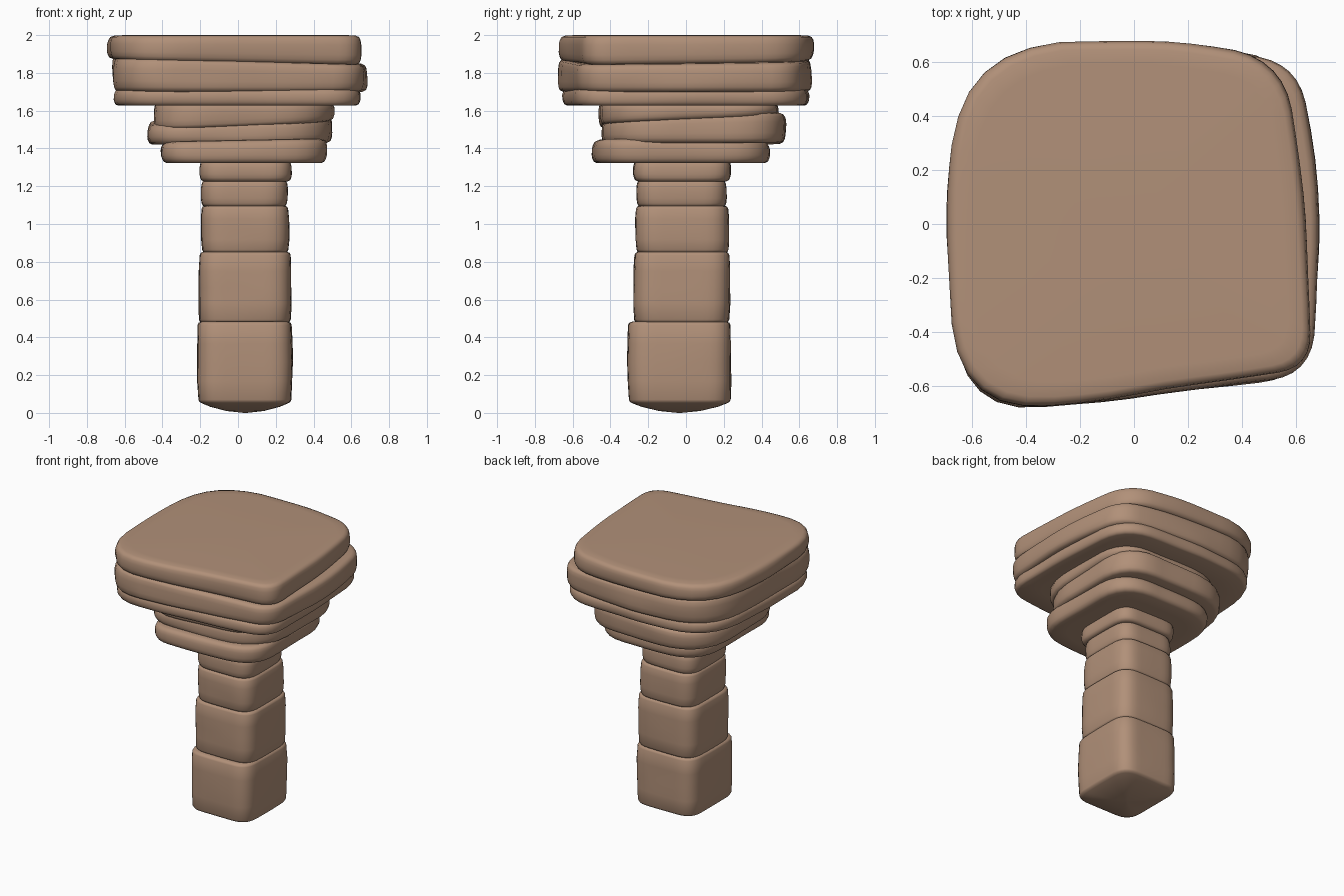
import bpy, bmesh
from mathutils import Vector, noise

cube = bpy.data.objects.get("Cube")
if cube:
    bpy.data.objects.remove(cube)

stone = bpy.data.materials.new("warm sandstone")
stone.use_nodes = True
COLOUR = (0.44, 0.28, 0.19, 1)
stone.diffuse_color = COLOUR
shader = stone.node_tree.nodes["Principled BSDF"]
shader.inputs["Base Color"].default_value = COLOUR
shader.inputs["Roughness"].default_value = 0.9


def outline(corners, cuts, bulges):
    """Four-sided outline with bowed sides and softly curved corners."""
    pts = [Vector(c) for c in corners]
    sides = []
    for i, start in enumerate(pts):
        end = pts[(i + 1) % 4]
        along = end - start
        out = Vector((along.y, -along.x)).normalized()
        first = cuts[i] / along.length
        last = 1 - cuts[(i + 1) % 4] / along.length
        row = []
        for k in range(9):
            s = first + (last - first) * k / 8
            row.append(start + along * s + out * bulges[i] * 4 * s * (1 - s))
        sides.append(row)
    ring = []
    for i, row in enumerate(sides):
        ring += row
        a, c, b = row[-1], pts[(i + 1) % 4], sides[(i + 1) % 4][0]
        for k in range(1, 6):
            t = k / 6
            ring.append(a * (1 - t) ** 2 + c * 2 * t * (1 - t) + b * t * t)
    return ring


def layer(name, corners, z0, z1, cuts, bulges, rim=0.025, tilt_low=(0, 0),
          tilt_high=(0, 0), dome=0, wobble=0.012):
    """One worn stone: rounded rims, slightly uneven sides, optional tilt."""
    ring = outline(corners, cuts, bulges)
    centre = sum(ring, Vector((0, 0))) / len(ring)
    half = min((p - centre).length for p in ring)
    # Each step is inset, blend from bottom to top, height offset
    steps = [(half * 0.97, 0, -dome), (half * 0.6, 0, -dome * 0.8),
             (half * 0.25, 0, -dome * 0.35), (rim, 0, 0),
             (rim * 0.3, 0, rim * 0.35), (0, 0, rim)]
    steps += [(-0.004, f, rim * (1 - 2 * f)) for f in (0.25, 0.5, 0.75)]
    steps += [(0, 1, -rim), (rim * 0.3, 1, -rim * 0.4), (rim, 1, -rim * 0.1),
              (rim * 3, 1, 0), (half * 0.97, 1, 0)]
    bm = bmesh.new()
    loops = []
    for inset, f, dz in steps:
        verts = []
        for p in ring:
            q = centre + (p - centre) * (1 - inset / half)
            low = z0 + tilt_low[0] * q.x + tilt_low[1] * q.y
            high = z1 + tilt_high[0] * q.x + tilt_high[1] * q.y
            z = low + (high - low) * f + dz
            n = noise.noise(Vector((p.x * 3, p.y * 3, z * 5)))
            q += (q - centre).normalized() * n * wobble
            verts.append(bm.verts.new((q.x, q.y, z)))
        loops.append(verts)
    count = len(ring)
    for a, b in zip(loops, loops[1:]):
        for i in range(count):
            j = (i + 1) % count
            bm.faces.new((a[i], a[j], b[j], b[i]))
    bm.faces.new(loops[0][::-1])
    bm.faces.new(loops[-1])
    for face in bm.faces:
        face.smooth = True
    mesh = bpy.data.meshes.new(name)
    bm.to_mesh(mesh)
    bm.free()
    mesh.materials.append(stone)
    obj = bpy.data.objects.new(name, mesh)
    bpy.context.collection.objects.link(obj)
    return obj


def drum(name, x0, x1, y0, y1, z0, z1, rim=0.02, dome=0):
    corners = [(x0, y0), (x1, y0), (x1, y1), (x0, y1)]
    layer(name, corners, z0, z1, [0.11] * 4, [0.006] * 4, rim, dome=dome,
          wobble=0.006)


# Square column blocks, from the ground up
drum("column_base", -0.205, 0.278, -0.3, 0.23, 0.05, 0.485, dome=0.05)
drum("column_block_lower", -0.198, 0.273, -0.268, 0.222, 0.475, 0.855)
drum("column_block_middle", -0.185, 0.26, -0.258, 0.218, 0.845, 1.1)
drum("column_block_upper", -0.185, 0.253, -0.252, 0.208, 1.09, 1.235)
drum("column_neck", -0.195, 0.275, -0.268, 0.23, 1.225, 1.34)

# Stepped slabs under the cap
layer("lower_step", [(-0.39, -0.49), (0.46, -0.47), (0.45, 0.43), (-0.38, 0.42)],
      1.322, 1.44, [0.16, 0.22, 0.24, 0.22], [0.01, 0.01, 0.02, 0.02],
      tilt_high=(0.02, -0.01))
layer("middle_step", [(-0.46, -0.43), (0.47, -0.44), (0.48, 0.51), (-0.45, 0.51)],
      1.425, 1.56, [0.22, 0.32, 0.24, 0.32], [0.01, 0.02, 0.02, 0.02],
      tilt_low=(0.01, 0), tilt_high=(0.04, 0.04))
layer("upper_step", [(-0.43, -0.45), (0.49, -0.44), (0.49, 0.47), (-0.42, 0.46)],
      1.535, 1.64, [0.22, 0.3, 0.22, 0.3], [0.01, 0.02, 0.02, 0.02], rim=0.018,
      tilt_low=(0.04, 0.04))

# Broad cap slabs
layer("cap_lower", [(-0.63, -0.66), (0.64, -0.57), (0.6, 0.61), (-0.6, 0.6)],
      1.627, 1.715, [0.28, 0.18, 0.22, 0.3], [0.01, 0.02, 0.04, 0.04], rim=0.018)
layer("cap_middle", [(-0.63, -0.69), (0.64, -0.55), (0.6, 0.59), (-0.61, 0.61)],
      1.7, 1.87, [0.3, 0.14, 0.14, 0.32], [0.02, 0.06, 0.06, 0.04],
      tilt_high=(-0.03, 0.01))
layer("cap_top", [(-0.63, -0.7), (0.645, -0.52), (0.55, 0.6), (-0.62, 0.63)],
      1.86, 2, [0.33, 0.12, 0.18, 0.34], [0.015, 0.03, 0.06, 0.06],
      tilt_low=(-0.02, 0.01))
